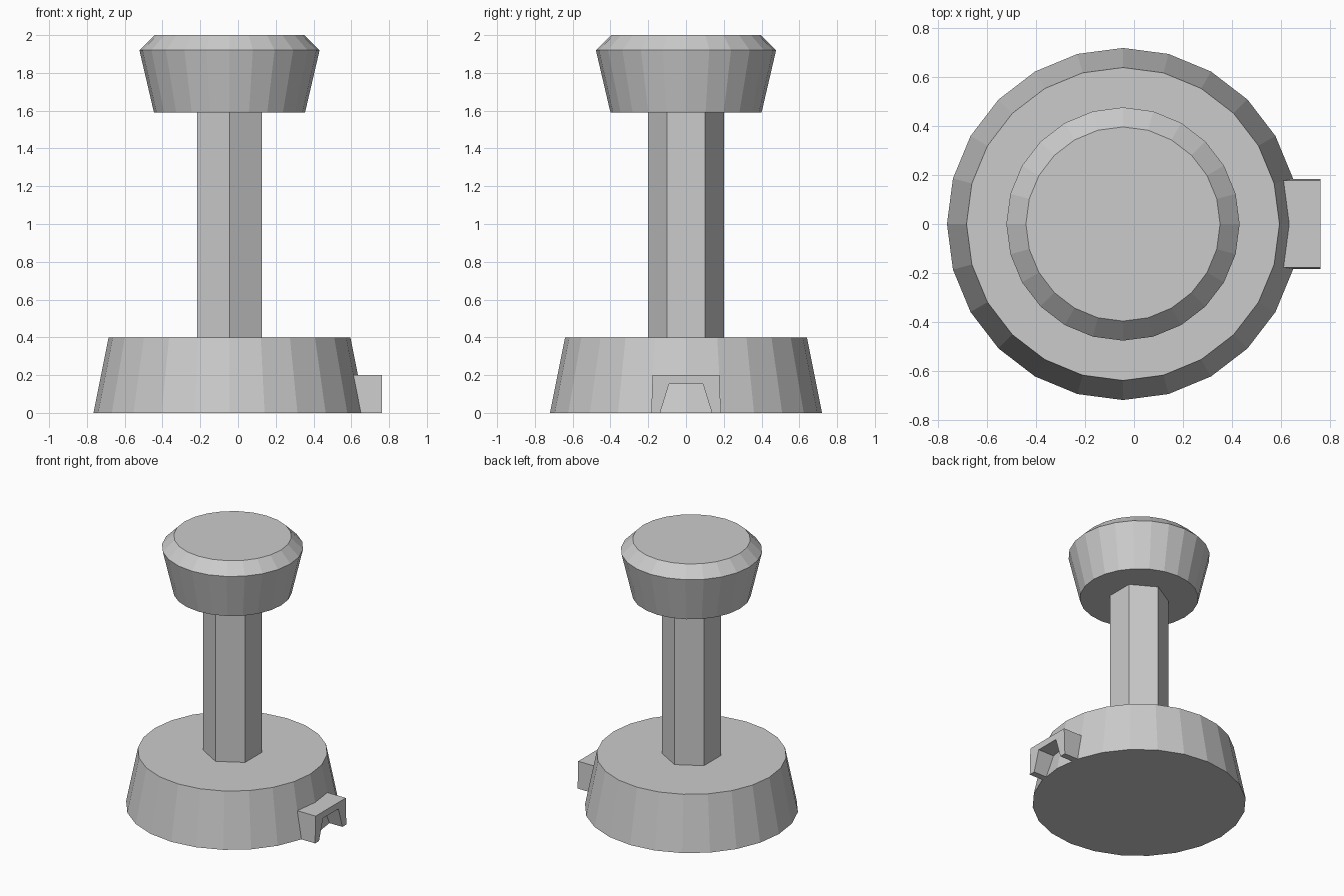
import bpy, bmesh
from math import sin, cos, pi

if "Cube" in bpy.data.objects:
    bpy.data.objects.remove(bpy.data.objects["Cube"])

AXIS_X = -0.045  # the turned parts sit slightly left of centre


def make_object(name, bm):
    bmesh.ops.recalc_face_normals(bm, faces=bm.faces)
    mesh = bpy.data.meshes.new(name)
    bm.to_mesh(mesh)
    bm.free()
    obj = bpy.data.objects.new(name, mesh)
    bpy.context.collection.objects.link(obj)
    return obj


def turned(name, profile, sides):
    """Stack rings of (radius, z), one vertex on +y, and cap both ends."""
    bm = bmesh.new()
    rings = []
    for r, z in profile:
        rings.append([bm.verts.new((AXIS_X + r * sin(2 * pi * i / sides),
                                    r * cos(2 * pi * i / sides), z))
                      for i in range(sides)])
    for a, b in zip(rings, rings[1:]):
        for i in range(sides):
            j = (i + 1) % sides
            bm.faces.new((a[i], a[j], b[j], b[i]))
    bm.faces.new(rings[0])
    bm.faces.new(rings[-1])
    return make_object(name, bm)


# Tapered base, hexagonal shaft, flared knob with a chamfered top
turned("base", [(0.72, 0), (0.64, 0.4)], 24)
turned("shaft", [(0.2, 0.4), (0.2, 1.59)], 6)
turned("knob", [(0.4, 1.59), (0.477, 1.92), (0.397, 2.0)], 24)

# Cable outlet: arch section mirrored in y, extruded along x into the base
half = [(0.137, 0), (0.184, 0), (0.177, 0.2)]
inner_top = (0.09, 0.152)
outline = ([inner_top] + half + [(-y, z) for y, z in reversed(half)]
           + [(-inner_top[0], inner_top[1])])
bm = bmesh.new()
face = bm.faces.new([bm.verts.new((0.6, y, z)) for y, z in outline])
ext = bmesh.ops.extrude_face_region(bm, geom=[face], use_keep_orig=True)
new_verts = [g for g in ext["geom"] if isinstance(g, bmesh.types.BMVert)]
bmesh.ops.translate(bm, verts=new_verts, vec=(0.163, 0, 0))
make_object("cable_outlet", bm)
